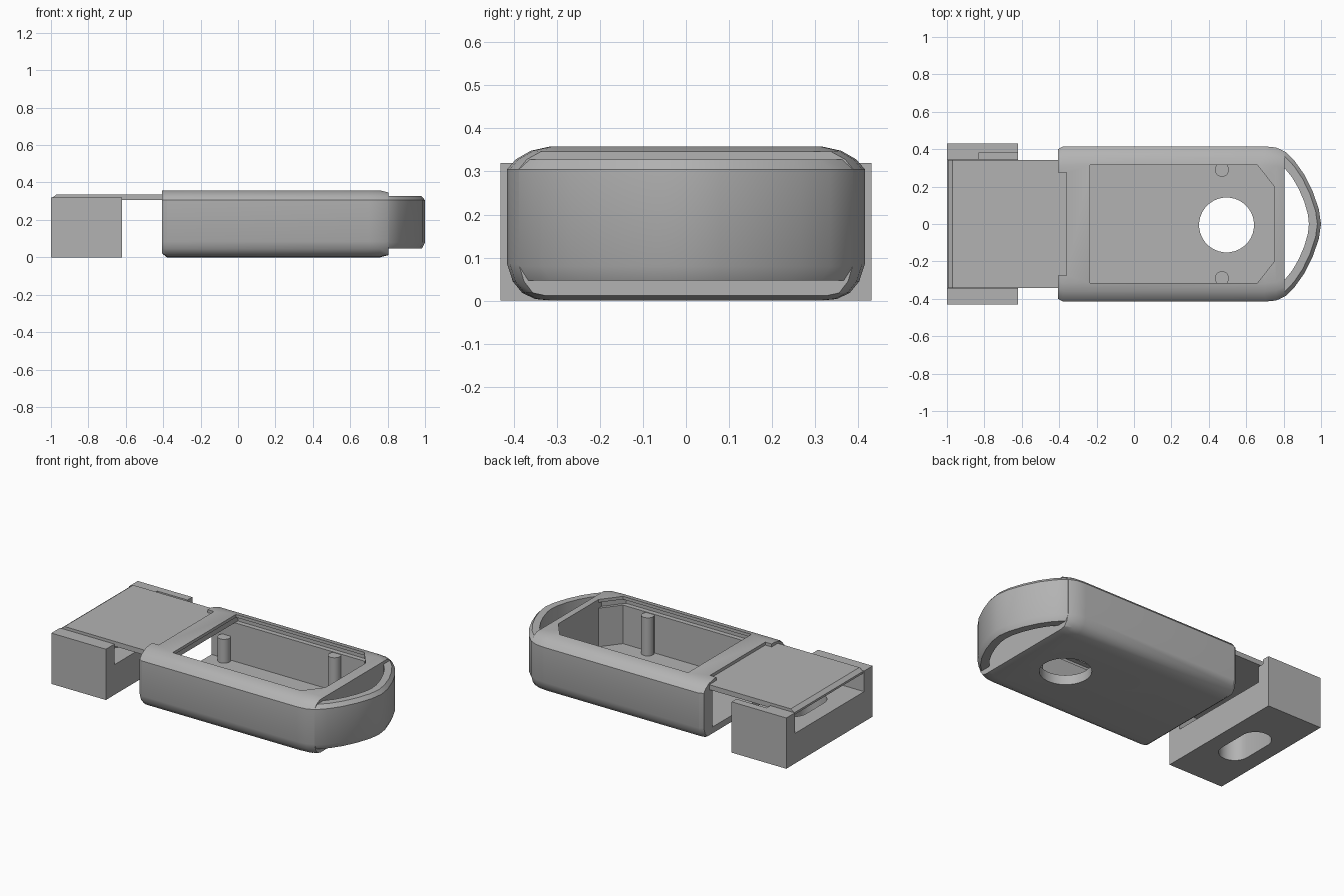
import bpy, bmesh, math

cube = bpy.data.objects.get("Cube")
if cube:
    bpy.data.objects.remove(cube, do_unlink=True)

grey = bpy.data.materials.new("plain_grey")
grey.use_nodes = True
grey.diffuse_color = (0.45, 0.45, 0.45, 1)
grey.node_tree.nodes["Principled BSDF"].inputs["Base Color"].default_value = grey.diffuse_color


def loft(name, rings):
    """Skin a list of equal closed rings and cap both ends."""
    bm = bmesh.new()
    rows = [[bm.verts.new(p) for p in ring] for ring in rings]
    n = len(rows[0])
    for a, b in zip(rows, rows[1:]):
        for i in range(n):
            j = (i + 1) % n
            bm.faces.new((a[i], a[j], b[j], b[i]))
    bm.faces.new(rows[0])
    bm.faces.new(rows[-1])
    bmesh.ops.recalc_face_normals(bm, faces=bm.faces)
    mesh = bpy.data.meshes.new(name)
    bm.to_mesh(mesh)
    bm.free()
    mesh.materials.append(grey)
    obj = bpy.data.objects.new(name, mesh)
    bpy.context.collection.objects.link(obj)
    return obj


def prism(name, outline, z0, z1):
    return loft(name, [[(x, y, z) for x, y in outline] for z in (z0, z1)])


def box(name, x0, x1, y0, y1, z0, z1):
    return prism(name, [(x0, y0), (x1, y0), (x1, y1), (x0, y1)], z0, z1)


def pill(x, y, r, half=0.0, n=32):
    """Circle outline, stretched along y by half on each side."""
    pts = []
    for i in range(n):
        a = 2 * math.pi * (i + 0.5) / n
        pts.append((x + r * math.cos(a), y + r * math.sin(a) + math.copysign(half, math.sin(a))))
    return pts


def cut(target, *cutters):
    for c in cutters:
        m = target.modifiers.new("cut", "BOOLEAN")
        m.operation = "DIFFERENCE"
        m.solver = "EXACT"
        m.object = c
        bpy.context.view_layer.objects.active = target
        bpy.ops.object.modifier_apply(modifier=m.name)
        bpy.data.objects.remove(c, do_unlink=True)


def smooth(obj, degrees=28):
    bpy.ops.object.select_all(action="DESELECT")
    obj.select_set(True)
    bpy.context.view_layer.objects.active = obj
    bpy.ops.object.shade_smooth_by_angle(angle=math.radians(degrees))


def tray_outline(x0, grow=0.0):
    """Rectangle with its two far corners cut off."""
    half = [(x0, 0.315 + grow), (0.66, 0.315 + grow), (0.75, 0.2 + grow)]
    return half + [(x, -y) for x, y in reversed(half)]


# Case: rounded section swept along x, narrowing at both ends
side = [(0.31, 0), (0.35, 0.004), (0.38, 0.018), (0.402, 0.045), (0.415, 0.085),
        (0.415, 0.305), (0.395, 0.328), (0.36, 0.348), (0.315, 0.358)]
section = side + [(-y, z) for y, z in reversed(side)]
stations = [(-0.405, 0.965, 0.02), (-0.38, 1, 0), (0.7, 1, 0), (0.76, 0.985, 0), (0.805, 0.935, 0.012)]
case = loft("case", [[(x, y * s, min(max(z, lift), 0.358 - (lift if x > 0 else 0)))
                      for y, z in section] for x, s, lift in stations])
cut(case,
    prism("tray_cutter", tray_outline(-0.235), 0.06, 0.5),
    box("end_cutter", -0.5, -0.2, -0.315, 0.315, 0.06, 0.32),
    prism("rail_cutter", tray_outline(-0.5, 0.03), 0.303, 0.339),
    box("notch_cutter", -0.5, -0.36, -0.275, 0.275, 0.32, 0.5),
    prism("floor_hole_cutter", pill(0.495, -0.005, 0.147), -0.1, 0.2))
smooth(case)

# Carry loop: chamfered section swept round the far end
half = [((0.76, 0.405), (0.76, 0.335)), ((0.81, 0.385), (0.80, 0.305)), ((0.86, 0.335), (0.845, 0.25)),
        ((0.91, 0.265), (0.88, 0.19)), ((0.955, 0.175), (0.91, 0.12)), ((0.988, 0.08), (0.93, 0.05))]
path = half + [((1.0, 0), (0.935, 0))] + [((a, -b), (c, -d)) for (a, b), (c, d) in reversed(half)]
loop_section = [(0, 0.047), (0.75, 0.047), (1, 0.08), (1, 0.305), (0.7, 0.328), (0, 0.328)]
loop = loft("carry_loop", [[(i[0] + (o[0] - i[0]) * t, i[1] + (o[1] - i[1]) * t, z)
                            for t, z in loop_section] for o, i in path])
smooth(loop)

# Posts inside the case
for tag, s in (("left", 1), ("right", -1)):
    for place, x, top in (("far", 0.47, 0.3), ("near", -0.3, 0.21)):
        smooth(prism(f"{place}_post_{tag}", pill(x, s * 0.29, 0.038, n=16), 0.05, top))

# Sliding lid with a bevelled outer edge
lid_side = [(-0.24, 0.305), (-0.24, 0.336), (-0.97, 0.336), (-0.995, 0.318), (-0.995, 0.305)]
loft("sliding_lid", [[(x, y, z) for x, z in lid_side] for y in (-0.342, 0.342)])

# Channelled end block with an oval hole below
block = box("end_block", -1, -0.62, -0.43, 0.43, 0, 0.32)
cut(block,
    box("channel_cutter", -1.1, -0.5, -0.345, 0.345, 0.19, 0.5),
    box("groove_cutter", -0.83, -0.5, 0.3, 0.382, 0.29, 0.5),
    prism("oval_cutter", pill(-0.81, 0, 0.09, 0.09), -0.1, 0.25))
smooth(block)
